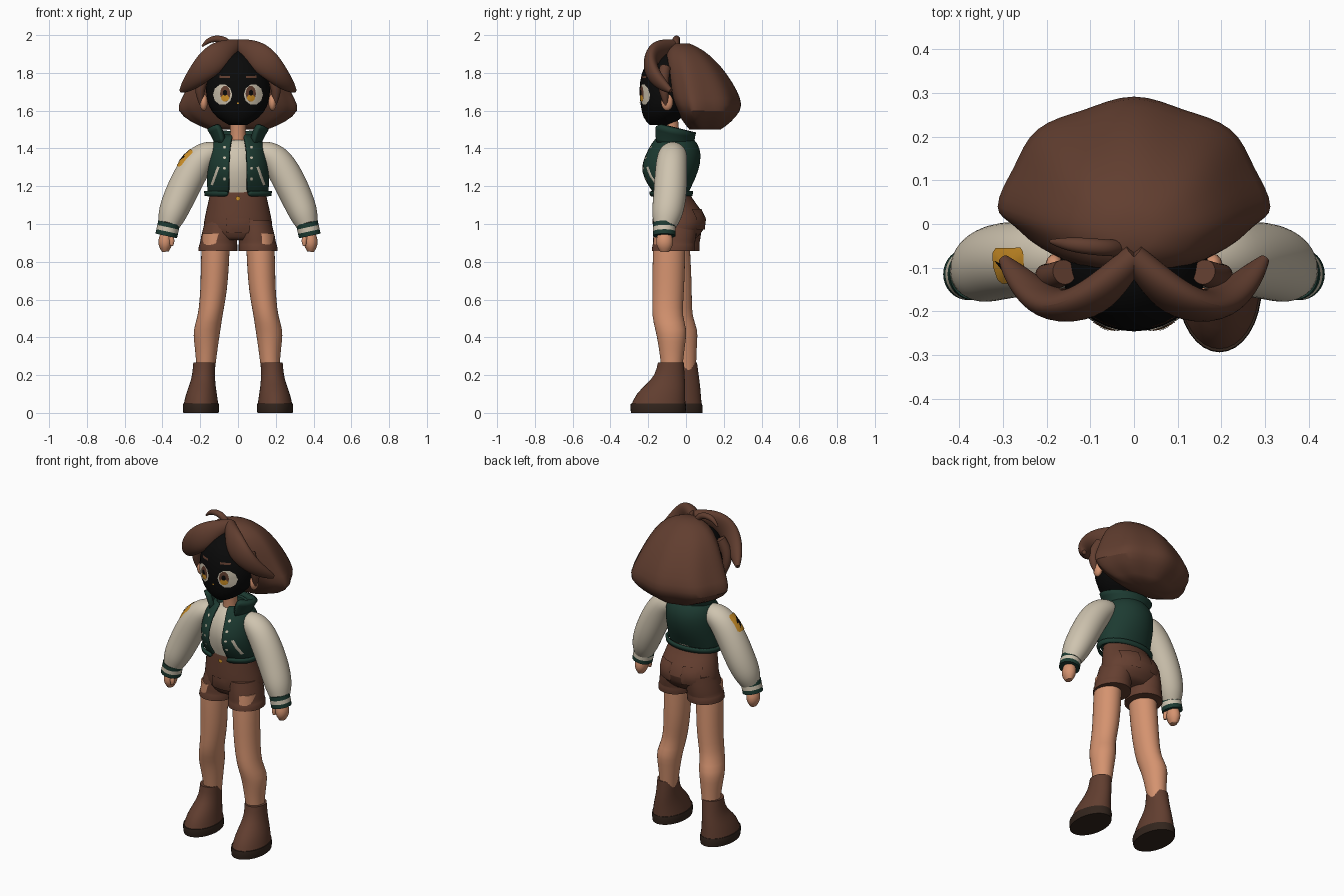
import bpy, bmesh
from math import sin, cos, pi, radians
from mathutils import Vector
from mathutils.bvhtree import BVHTree

cube = bpy.data.objects.get("Cube")
if cube:
    bpy.data.objects.remove(cube, do_unlink=True)


def material(name, r, g, b):
    m = bpy.data.materials.new(name)
    m.use_nodes = True
    m.diffuse_color = (r, g, b, 1)
    m.node_tree.nodes["Principled BSDF"].inputs["Base Color"].default_value = (r, g, b, 1)
    return m


SKIN = material("skin", .66, .29, .16)
HAIR = material("hair_brown", .12, .048, .029)
SHORTS = material("shorts_brown", .13, .05, .03)
GREEN = material("jacket_green", .012, .043, .031)
CREAM = material("cream", .62, .55, .43)
AMBER = material("amber", .62, .28, .02)
BLACK = material("face_black", .003, .003, .003)
SOLE = material("sole_dark", .032, .018, .012)
SIDES = ((1, "left"), (-1, "right"))
parts = []


def finish(bm, name, mat, sub=1, thick=0, fix=True):
    if fix:
        bmesh.ops.recalc_face_normals(bm, faces=bm.faces)
    mesh = bpy.data.meshes.new(name)
    bm.to_mesh(mesh)
    bm.free()
    mesh.materials.append(mat)
    ob = bpy.data.objects.new(name, mesh)
    bpy.context.collection.objects.link(ob)
    if sub:
        mod = ob.modifiers.new("smooth", "SUBSURF")
        mod.levels = mod.render_levels = sub
    if thick:
        mod = ob.modifiers.new("thickness", "SOLIDIFY")
        mod.thickness = thick
    parts.append(ob)
    return ob


def skin_rings(bm, loops, closed):
    """Bridge successive loops; cap the ends with creased faces if closed."""
    n = len(loops[0])
    for a, b in zip(loops, loops[1:]):
        for i in range(n if closed else n - 1):
            j = (i + 1) % n
            bm.faces.new((a[i], a[j], b[j], b[i]))
    if closed:
        crease = bm.edges.layers.float.new("crease_edge")
        for loop in (loops[0], loops[-1]):
            for e in bm.faces.new(loop).edges:
                e[crease] = 1


def loft(name, rings, mat, n=16, gap=0, lobes=0, tilt=0, thick=0):
    """Rings are (z, cx, cy, rx, front depth, optional back depth)."""
    bm = bmesh.new()
    loops = []
    for k, (z, cx, cy, rx, rf, *rb) in enumerate(rings):
        loop = []
        for i in range(n + 1 if gap else n):
            a = gap + (2 * pi - 2 * gap) * i / n
            m = 1 + lobes * cos(8 * a) * k / len(rings)
            dy = -cos(a) * m * (rf if cos(a) > 0 or not rb else rb[0])
            loop.append(bm.verts.new((cx + rx * m * sin(a), cy + dy, z + tilt * dy)))
        loops.append(loop)
    skin_rings(bm, loops, not gap)
    return finish(bm, name, mat, 1, thick)


def tube(name, pts, mat, s=1, n=12, hint=(0, -1, 0), sub=2):
    """Points are (x, y, z, half width, half depth); s mirrors in x."""
    bm = bmesh.new()
    centres = [Vector((s * p[0], p[1], p[2])) for p in pts]
    loops = []
    for i, (c, p) in enumerate(zip(centres, pts)):
        t = (centres[min(i + 1, len(pts) - 1)] - centres[max(i - 1, 0)]).normalized()
        w = t.cross(Vector(hint)).normalized()
        d = w.cross(t)
        loops.append([bm.verts.new(c + w * p[3] * cos(2 * pi * k / n) + d * p[4] * sin(2 * pi * k / n))
                      for k in range(n)])
    skin_rings(bm, loops, True)
    return finish(bm, name, mat, sub)


def ball(name, centre, radii, mat):
    bm = bmesh.new()
    bmesh.ops.create_uvsphere(bm, u_segments=14, v_segments=10, radius=1)
    bmesh.ops.scale(bm, vec=radii, verts=bm.verts)
    bmesh.ops.translate(bm, vec=centre, verts=bm.verts)
    return finish(bm, name, mat, 0)


def surface(ob):
    bpy.context.view_layer.update()
    return BVHTree.FromObject(ob, bpy.context.evaluated_depsgraph_get())


def decal(name, outline, tree, mat, lift=.004, origin=(0, -1, 0), u=(1, 0, 0), v=(0, 0, 1)):
    """Drape a flat outline onto a surface along the direction facing it."""
    origin, u, v = Vector(origin), Vector(u), Vector(v)
    pts = []
    for p, q in zip(outline, outline[1:] + outline[:1]):
        pts += [Vector(p), (Vector(p) + Vector(q)) / 2]
    mid = sum(pts, Vector((0, 0))) / len(pts)
    bm = bmesh.new()

    def drop(p):
        hit, normal, _, _ = tree.ray_cast(origin + u * p.x + v * p.y, -u.cross(v))
        return bm.verts.new(hit + normal * lift) if hit else None
    centre = drop(mid)
    inner = [drop(mid.lerp(p, .5)) for p in pts]
    outer = [drop(p) for p in pts]
    for i in range(len(pts)):
        j = (i + 1) % len(pts)
        for f in ((centre, inner[i], inner[j]), (inner[i], outer[i], outer[j], inner[j])):
            if all(f):
                bm.faces.new(f)
    return finish(bm, name, mat, 0, 0, False)


def oval(cx, cz, rx, rz, n=10):
    return [(cx + rx * cos(2 * pi * i / n), cz + rz * sin(2 * pi * i / n)) for i in range(n)]


def box(x0, z0, x1, z1):
    return [(x0, z0), (x1, z0), (x1, z1), (x0, z1)]


# Head, neck and face
head = loft("head", [(1.525, 0, -.135, .05, .06), (1.56, 0, -.125, .115, .105), (1.62, 0, -.1, .162, .142),
                     (1.7, 0, -.09, .178, .164), (1.8, 0, -.085, .168, .158), (1.88, 0, -.085, .11, .115),
                     (1.915, 0, -.08, .04, .05)], BLACK)
tube("neck", [(0, -.07, 1.38, .046, .046), (0, -.075, 1.47, .042, .042), (0, -.085, 1.56, .044, .044)], SKIN)
face = surface(head)
for s, side in SIDES:
    decal(side + "_eye_white", oval(s * .08, 1.685, .05, .055), face, CREAM, .003)
    decal(side + "_iris", oval(s * .066, 1.69, .027, .042), face, HAIR, .005)
    decal(side + "_iris_glow", oval(s * .066, 1.668, .021, .018), face, AMBER, .007)
    decal(side + "_pupil", oval(s * .066, 1.695, .011, .016), face, BLACK, .008)
    decal(side + "_eyebrow", [(s * x, z) for x, z in box(.04, 1.772, .095, 1.784)][::s], face, HAIR)
    ball(side + "_ear", (s * .182, -.1, 1.645), (.022, .032, .045), SKIN)
decal("nose", oval(0, 1.64, .006, .005), face, AMBER)

# Hair: bob with lobed hem, swept fringe, side locks and a stray curl
loft("hair_bob", [(1.955, 0, -.02, .05, .04, .04), (1.925, 0, -.01, .14, .1, .1), (1.85, 0, 0, .205, .125, .175),
                  (1.75, 0, .02, .255, .13, .225), (1.66, 0, .03, .295, .12, .26), (1.6, 0, .04, .325, .09, .25),
                  (1.535, 0, .05, .24, .06, .18), (1.5, 0, .08, .15, .06, .1)], HAIR, n=32, lobes=.06)
for s, side in SIDES:
    tube(side + "_fringe", [(-.005, -.07, 1.95, .03, .03), (.045, -.125, 1.93, .055, .04),
                            (.1, -.175, 1.895, .08, .042), (.165, -.195, 1.84, .076, .04),
                            (.225, -.165, 1.775, .056, .038), (.275, -.11, 1.725, .035, .025),
                            (.3, -.08, 1.705, .012, .012)], HAIR, s)
    tube(side + "_side_lock", [(.16, -.11, 1.83, .03, .03), (.195, -.125, 1.76, .034, .034),
                               (.205, -.115, 1.69, .026, .026), (.19, -.105, 1.62, .008, .008)], HAIR, s)
tube("stray_curl", [(-.035, -.055, 1.93, .02, .02), (-.06, -.055, 1.972, .02, .02), (-.115, -.05, 1.984, .02, .02),
                    (-.16, -.045, 1.972, .015, .015), (-.19, -.04, 1.94, .005, .005)], HAIR)

# Shirt and open jacket
loft("shirt", [(1.14, 0, -.075, .135, .085), (1.28, 0, -.075, .14, .13), (1.37, 0, -.065, .135, .12),
               (1.42, 0, -.065, .11, .09), (1.445, 0, -.07, .06, .055)], CREAM)
jacket = loft("jacket", [(1.155, 0, -.08, .158, .09), (1.19, 0, -.085, .166, .11), (1.28, 0, -.092, .167, .162),
                         (1.37, 0, -.068, .162, .152), (1.43, 0, -.062, .142, .125),
                         (1.475, 0, -.065, .09, .08)], GREEN, n=24, gap=.3, thick=.012)
loft("jacket_hem", [(1.15, 0, -.08, .164, .1), (1.176, 0, -.082, .168, .108)], GREEN, n=24, gap=.3, thick=.014)
loft("jacket_collar", [(1.42, 0, -.075, .09, .085), (1.47, 0, -.075, .11, .09), (1.515, 0, -.07, .138, .095)],
     GREEN, n=20, gap=.75, tilt=-.25, thick=.03)
front = surface(jacket)
for s, side in SIDES:
    welt = [(s * x, z) for x, z in ((.13, 1.205), (.142, 1.21), (.108, 1.305), (.096, 1.3))][::s]
    decal(side + "_pocket_welt", welt, front, CREAM)
    for i in range(4):
        decal(f"{side}_snap_{i}", oval(s * .07, 1.24 + .055 * i, .008, .008, 6), front, CREAM)

# Sleeves, striped cuffs and hands
for s, side in SIDES:
    sleeve = tube(side + "_sleeve", [(.11, -.07, 1.38, .055, .06), (.155, -.07, 1.375, .072, .078),
                                     (.205, -.075, 1.34, .086, .086), (.26, -.08, 1.25, .09, .09),
                                     (.31, -.085, 1.145, .088, .092), (.35, -.1, 1.05, .08, .086),
                                     (.366, -.112, .995, .06, .064)], CREAM, s)
    for i, mat in enumerate((GREEN, CREAM, GREEN)):
        z0, x0 = 1.006 - .023 * i, .365 + .005 * i
        tube(f"{side}_cuff_{i}", [(x0, -.115, z0, .06, .061), (x0 + .005, -.115, z0 - .023, .06, .061)],
             mat, s, 16, sub=1)
    tube(side + "_hand", [(.378, -.115, .955, .03, .035), (.384, -.113, .915, .041, .048),
                          (.386, -.113, .88, .036, .044), (.385, -.113, .853, .018, .024)], SKIN, s)
    tube(side + "_thumb", [(.36, -.135, .945, .014, .014), (.348, -.145, .91, .016, .016),
                           (.352, -.145, .885, .009, .009)], SKIN, s)

# Sleeve badge on the right arm, the last sleeve built
out = Vector((-.8, -.22, .53)).normalized()
along = Vector((.55, 0, .83)).normalized()
along = (along - out * along.dot(out)).normalized()
badge = dict(tree=surface(sleeve), origin=Vector((-.262, -.09, 1.335)) + out * .3, u=along.cross(out), v=along)
decal("badge", [(-.04, -.045), (-.03, -.055), (.03, -.055), (.04, -.045),
                (.04, .045), (.03, .055), (-.03, .055), (-.04, .045)], mat=AMBER, lift=.004, **badge)
decal("badge_bolt", [(.014, .042), (-.024, -.006), (-.005, -.006), (-.014, -.042), (.024, .006), (.005, .006)],
      mat=BLACK, lift=.007, **badge)

# Shorts
hips = loft("shorts_hips", [(1.18, 0, -.075, .148, .092), (1.14, 0, -.07, .156, .1), (1.08, 0, -.05, .17, .122, .13),
                            (1.01, 0, -.03, .186, .145, .15), (.95, 0, -.04, .19, .125, .125),
                            (.915, 0, -.045, .15, .09)], SHORTS)
for s, side in SIDES:
    dy = -.012 * s
    loft(side + "_shorts_leg", [(1.02, s * .085, -.04 + dy, .09, .115), (.93, s * .1, -.048 + dy, .1, .118),
                                (.895, s * .103, -.052 + dy, .1, .112), (.89, s * .105, -.052 + dy, .105, .117),
                                (.858, s * .107, -.055 + dy, .106, .117)], SHORTS)
rear, belly = surface(hips), surface(hips)
for s, side in SIDES:
    decal(side + "_back_pocket", box(s * .085 - .05, .975, s * .085 + .05, 1.075), rear, SHORTS, .009,
          (0, 1, 0), (-1, 0, 0))
decal("shorts_fly", box(-.06, .955, .06, 1.03), belly, SHORTS, .008)
decal("shorts_button", oval(0, 1.135, .012, .012, 8), belly, AMBER, .008)

# Legs and boots, left foot ahead of the right
for s, side in SIDES:
    def place(rings):
        return [(z, s * cx, cy + (.09 - .075 * z if s < 0 else 0), *r) for z, cx, cy, *r in rings]
    loft(side + "_leg", place([(.95, .115, -.085, .075, .085), (.85, .12, -.09, .077, .088),
                               (.7, .125, -.093, .074, .087), (.6, .134, -.096, .07, .084),
                               (.51, .148, -.1, .066, .082), (.44, .165, -.078, .074, .086),
                               (.38, .168, -.076, .067, .075), (.3, .168, -.075, .056, .064),
                               (.22, .172, -.075, .05, .055)]), SKIN)
    loft(side + "_boot", place([(.268, .178, -.08, .06, .07), (.2, .182, -.085, .061, .079),
                                (.15, .188, -.108, .07, .106), (.1, .194, -.135, .084, .134),
                                (.04, .196, -.147, .095, .147)]), HAIR)
    loft(side + "_boot_sole", place([(.05, .196, -.147, .097, .149), (.03, .196, -.147, .1, .152),
                                     (0, .196, -.147, .096, .148)]), SOLE)

# Smooth shading with crisp edges
bpy.ops.object.select_all(action="DESELECT")
for ob in parts:
    ob.select_set(True)
bpy.context.view_layer.objects.active = parts[0]
bpy.ops.object.shade_smooth_by_angle(angle=radians(55))
